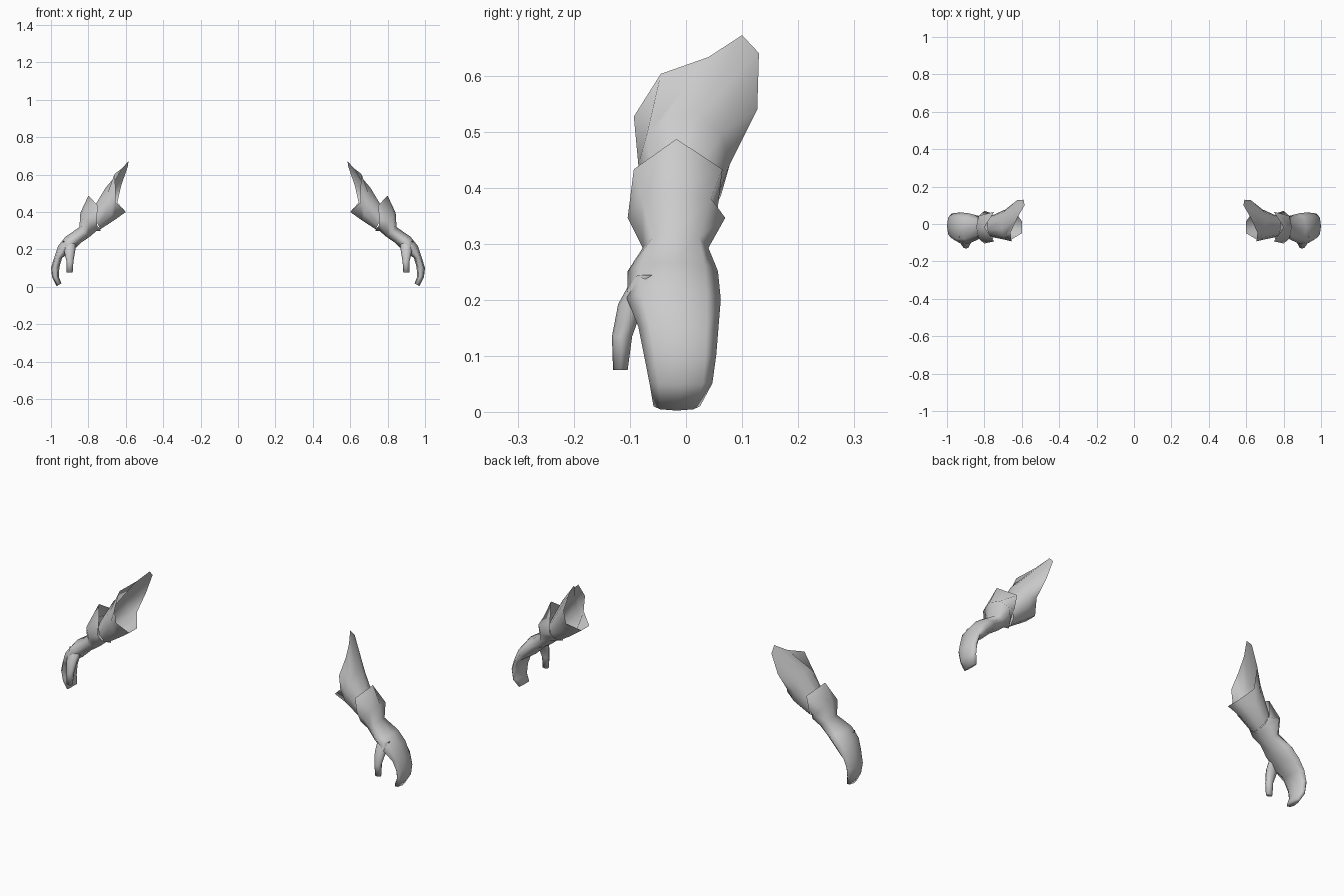
import bpy, bmesh, math
from mathutils import Vector

if "Cube" in bpy.data.objects:
    bpy.data.objects.remove(bpy.data.objects["Cube"])

grey = bpy.data.materials.new("soft_grey")
grey.diffuse_color = (0.6, 0.6, 0.6, 1)
grey.use_nodes = True
grey.node_tree.nodes["Principled BSDF"].inputs["Base Color"].default_value = grey.diffuse_color


def ring(outer, inner, y0, y1, n=8, start=0.0):
    """Oval section: outer and inner are (x, z) ends, y0 and y1 the front and back."""
    o, i = Vector((outer[0], 0, outer[1])), Vector((inner[0], 0, inner[1]))
    mid, half = (o + i) / 2, (o - i) / 2
    pts = []
    for k in range(n):
        a = math.radians(start) + math.tau * k / n
        p = mid + half * math.cos(a)
        p.y = (y0 + y1) / 2 - (y1 - y0) / 2 * math.sin(a)
        pts.append(p)
    return pts


def loft(name, rings, cap=False):
    """Skin the sections into a shell and mirror it to the other arm."""
    bm = bmesh.new()
    loops = [[bm.verts.new(p) for p in r] for r in rings]
    for a, b in zip(loops, loops[1:]):
        for k in range(len(a)):
            j = (k + 1) % len(a)
            bm.faces.new((a[k], b[k], b[j], a[j]))
    if cap:
        bm.faces.new(loops[-1])
    bmesh.ops.recalc_face_normals(bm, faces=bm.faces)
    mesh = bpy.data.meshes.new(name)
    bm.to_mesh(mesh)
    bm.free()
    mesh.materials.append(grey)
    for f in mesh.polygons:
        f.use_smooth = True
    obj = bpy.data.objects.new(name, mesh)
    bpy.context.collection.objects.link(obj)
    obj.modifiers.new("other_arm", 'MIRROR').use_mirror_merge = False
    return obj


# Forearm guard: slanted open rim with a raised elbow point
rim = [Vector(p) for p in (
    (.585, .10, .672), (.62, .04, .633), (.66, -.045, .603), (.655, -.093, .527),
    (.655, -.082, .45), (.60, -.05, .40), (.60, .015, .40), (.645, .08, .45),
    (.625, .127, .54), (.59, .13, .64))]
loft("forearm_guard", [
    rim,
    ring((.708, .535), (.665, .348), -.085, .078, 10, -18),
    ring((.785, .405), (.735, .305), -.07, .045, 10, -18)])

# Glove: pointed cuff, wrist, hand and curled fingers
cuff = [Vector(p) for p in (
    (.80, -.017, .487), (.748, -.093, .433), (.757, -.09, .36), (.752, -.06, .325),
    (.73, -.017, .30), (.752, .026, .325), (.757, .056, .36), (.748, .065, .433))]
loft("glove", [
    cuff,
    ring((.843, .395), (.757, .298), -.104, .070),
    ring((.848, .318), (.792, .268), -.077, .040),
    ring((.922, .268), (.840, .235), -.104, .057),
    ring((.962, .218), (.892, .185), -.105, .062),
    ring((.985, .150), (.940, .155), -.085, .058),
    ring((1.00, .100), (.955, .105), -.075, .054),
    ring((.994, .050), (.958, .053), -.065, .047),
    ring((.970, .003), (.944, .018), -.058, .025)], cap=True)

# Thumb
loft("thumb", [
    ring((.935, .245), (.865, .235), -.095, -.04),
    ring((.930, .190), (.870, .195), -.121, -.075),
    ring((.917, .135), (.880, .135), -.132, -.096),
    ring((.917, .075), (.884, .075), -.130, -.104)], cap=True)
